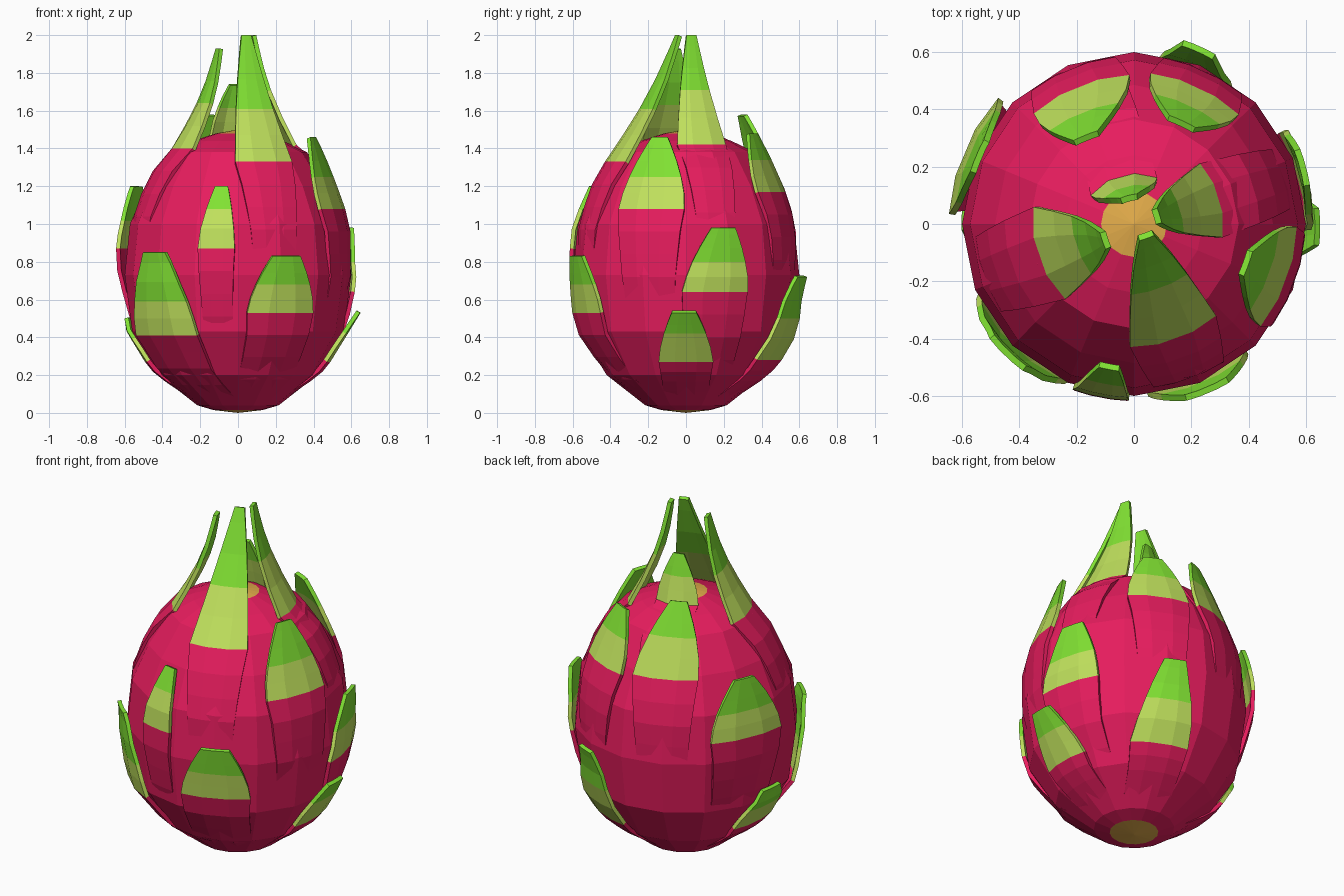
import bpy, bmesh, math
from mathutils import Vector

if "Cube" in bpy.data.objects:
    bpy.data.objects.remove(bpy.data.objects["Cube"])


def material(name, rgb):
    m = bpy.data.materials.new(name)
    m.diffuse_color = (*rgb, 1)
    m.use_nodes = True
    m.node_tree.nodes["Principled BSDF"].inputs["Base Color"].default_value = m.diffuse_color
    return m


PINK = material("magenta skin", (0.80, 0.012, 0.112))
PALE = material("pale green", (0.53, 0.76, 0.11))
GREEN = material("bright green", (0.22, 0.76, 0.033))
TAN = material("tan stem scar", (0.78, 0.42, 0.07))

# Fruit profile: radius, height
PROFILE = [(0.13, 0.015), (0.215, 0.04), (0.42, 0.2), (0.56, 0.43), (0.6, 0.73),
           (0.572, 1.0), (0.485, 1.2), (0.365, 1.38), (0.24, 1.44), (0.115, 1.48)]
SIDES = 16


def radius(z):
    """Fruit radius at a height."""
    for (r0, z0), (r1, z1) in zip(PROFILE, PROFILE[1:]):
        if z <= z1:
            return r0 + (r1 - r0) * max(0, (z - z0) / (z1 - z0))
    return 0.0


def finish(bm, name, mats):
    me = bpy.data.meshes.new(name)
    bm.to_mesh(me)
    bm.free()
    for m in mats:
        me.materials.append(m)
    ob = bpy.data.objects.new(name, me)
    bpy.context.collection.objects.link(ob)
    return ob


# Fruit body with a tan scar at each end
def build_body():
    bm = bmesh.new()
    rings = [[bm.verts.new((r * math.cos(i * math.tau / SIDES),
                            r * math.sin(i * math.tau / SIDES), z))
              for i in range(SIDES)] for r, z in PROFILE]
    bottom, top = bm.verts.new((0, 0, 0)), bm.verts.new((0, 0, 1.5))
    for i in range(SIDES):
        j = (i + 1) % SIDES
        for a, b in zip(rings, rings[1:]):
            bm.faces.new((a[i], a[j], b[j], b[i]))
        bm.faces.new((bottom, rings[0][j], rings[0][i])).material_index = 1
        bm.faces.new((top, rings[-1][i], rings[-1][j])).material_index = 1
    finish(bm, "fruit_body", [PINK, TAN])


# One leafy scale: pink root lying on the skin, pale band, bright tip
def build_scale(name, az, z0, w0, zb, tip, wt, lift=0.03):
    a = math.radians(az)
    out = Vector((math.cos(a), math.sin(a), 0))
    side = Vector((-math.sin(a), math.cos(a), 0))
    base_r = radius(z0) + lift
    base, tip = out * base_r + Vector((0, 0, z0)), Vector(tip)
    tall = tip.z > 1.9
    rows = []                                   # centre, half width, curve radius
    depth = min(0.48, z0 - 0.06)
    for k in (1, 0.75, 0.5, 0.25):
        z = z0 - depth * k
        r = radius(z) + lift - (lift + 0.012) * k
        rows.append((out * r + Vector((0, 0, z)), w0 * (1 - 0.25 * k), r))
    tb = (zb - z0) / (tip.z - z0)
    for t in (0, tb / 2, tb, tb + (1 - tb) * 0.4, tb + (1 - tb) * 0.8, 1):
        c = base.lerp(tip, t)
        if tall:                                # tall crown scales curve inward
            c -= out * 0.035 * math.sin(math.pi * t)
        flat = Vector((c.x, c.y, 0))
        need = radius(c.z) + lift
        if flat.length < need:                  # keep outside the skin
            c += flat.normalized() * (need - flat.length)
        rows.append((c, w0 + (wt - w0) * t ** (1.0 if tall else 1.6), base_r))
    bm = bmesh.new()
    grid = []
    for c, w, r in rows:
        grid.append([bm.verts.new(c + side * w * u - out * (w * u) ** 2 / (2 * r))
                     for u in (-1, -0.4, 0.4, 1)])
    for n, (lo, hi) in enumerate(zip(grid, grid[1:])):
        for i in range(3):
            f = bm.faces.new((lo[i], lo[i + 1], hi[i + 1], hi[i]))
            f.material_index = 0 if n < 4 else 1 if n < 6 else 2
    ob = finish(bm, name, [PINK, PALE, GREEN])
    mod = ob.modifiers.new("thickness", "SOLIDIFY")
    mod.thickness, mod.offset = 0.022, -1


# azimuth, band start height, half width, tip colour height, tip point, tip half width
SCALES = [
    (-134, 0.41, 0.225, 0.59, (-0.45, -0.46, 0.85), 0.08, 0.04),
    (-67, 0.53, 0.19, 0.68, (0.26, -0.59, 0.83), 0.08),
    (-101, 0.87, 0.10, 1.08, (-0.085, -0.49, 1.20), 0.035),
    (-70, 1.33, 0.16, 1.61, (0.045, -0.05, 2.00), 0.027),
    (17, 1.42, 0.135, 1.71, (0.09, 0.03, 2.00), 0.027),
    (199, 1.40, 0.17, 1.64, (-0.11, -0.06, 1.93), 0.03),
    (105, 1.47, 0.12, 1.62, (-0.02, 0.10, 1.74), 0.03),
    (-20, 1.08, 0.185, 1.25, (0.40, -0.14, 1.46), 0.045),
    (15, 0.64, 0.18, 0.80, (0.60, 0.20, 0.98), 0.065),
    (0, 0.27, 0.145, 0.42, (0.65, -0.01, 0.53), 0.065),
    (66, 0.28, 0.16, 0.50, (0.23, 0.62, 0.72), 0.06, 0.04),
    (65, 1.17, 0.17, 1.34, (0.17, 0.36, 1.48), 0.05),
    (112, 1.19, 0.18, 1.40, (-0.17, 0.31, 1.58), 0.045),
    (157, 0.87, 0.22, 1.02, (-0.55, 0.24, 1.20), 0.06, 0.06),
    (174, 0.27, 0.15, 0.39, (-0.60, 0.05, 0.50), 0.07),
]

build_body()
for n, s in enumerate(SCALES, 1):
    build_scale(f"leaf_scale_{n}", *s)
